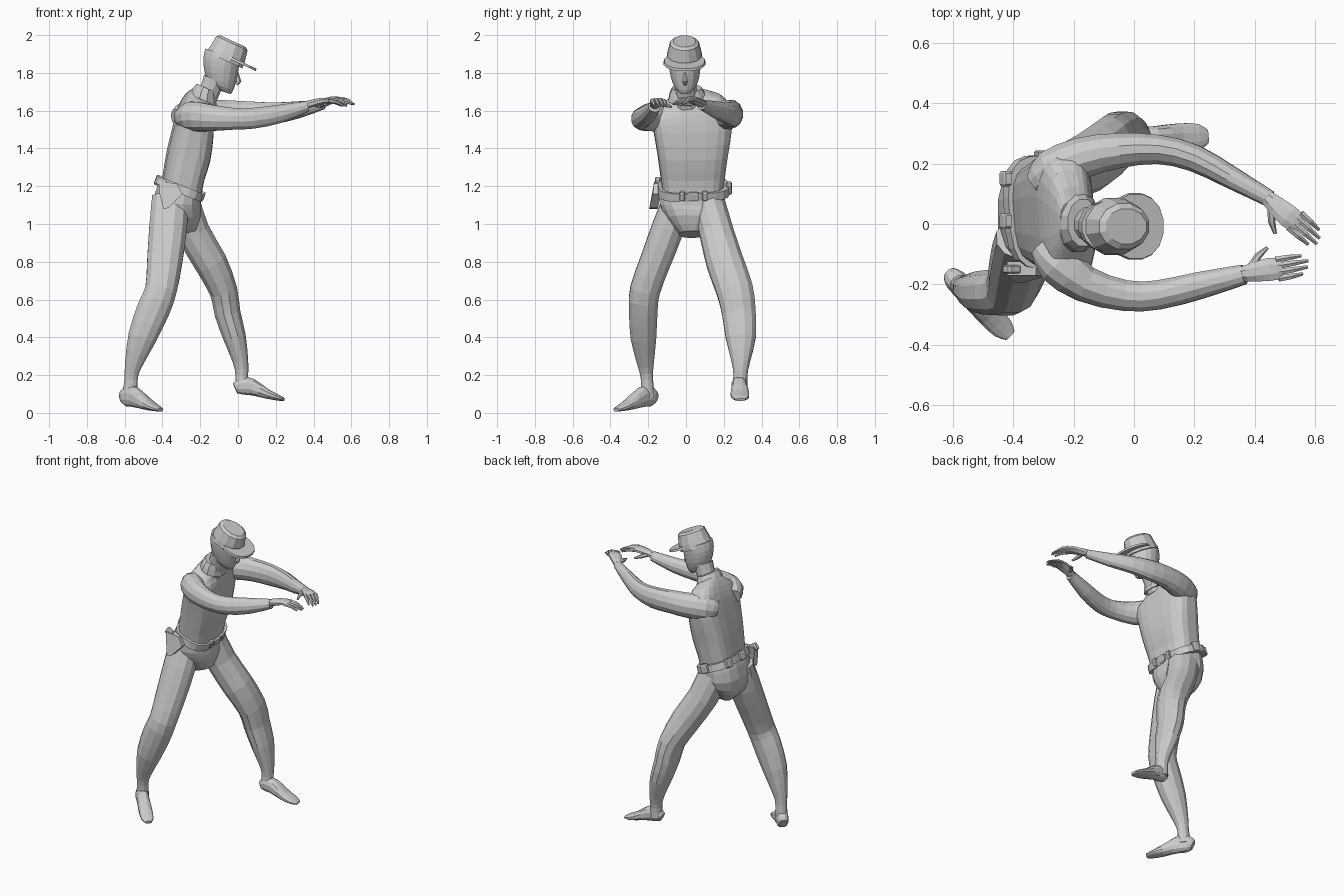
import bpy, bmesh
from math import sin, cos, pi, copysign
from mathutils import Vector, Matrix


def finish(name, bm):
    bmesh.ops.recalc_face_normals(bm, faces=bm.faces)
    me = bpy.data.meshes.new(name)
    bm.to_mesh(me)
    bm.free()
    ob = bpy.data.objects.new(name, me)
    bpy.context.collection.objects.link(ob)
    return ob


def spline(rings, seg):
    """Catmull-Rom through rings of (x, y, z, half width, half depth)."""
    out = []
    for i in range(len(rings) - 1):
        p = [rings[max(0, min(len(rings) - 1, i + k))] for k in (-1, 0, 1, 2)]
        for s in range(seg):
            t = s / seg
            out.append([0.5 * (2 * b + (c - a) * t + (2 * a - 5 * b + 4 * c - d) * t * t
                               + (3 * b - a - 3 * c + d) * t ** 3) for a, b, c, d in zip(*p)])
    return out + [list(rings[-1])]


def loft(name, rings, n=12, ref=(0, 1, 0), axis=None, p=1.0, seg=2):
    """Skin elliptical rings set square to the path (or to a fixed axis)."""
    rings = spline(rings, seg)
    pts = [Vector(r[:3]) for r in rings]
    bm, loops = bmesh.new(), []
    for i, r in enumerate(rings):
        t = Vector(axis) if axis else pts[min(i + 1, len(pts) - 1)] - pts[max(i - 1, 0)]
        t.normalize()
        u = Vector(ref)
        u = (u - t * u.dot(t)).normalized()
        v = t.cross(u)
        ring = []
        for k in range(n):
            c, s = cos(2 * pi * (k + .5) / n), sin(2 * pi * (k + .5) / n)
            ring.append(bm.verts.new(pts[i] + u * r[3] * copysign(abs(c) ** p, c)
                                     + v * r[4] * copysign(abs(s) ** p, s)))
        loops.append(ring)
    for a, b in zip(loops, loops[1:]):
        for k in range(n):
            bm.faces.new((a[k], a[(k + 1) % n], b[(k + 1) % n], b[k]))
    bm.faces.new(loops[0])
    bm.faces.new(loops[-1])
    return finish(name, bm)


def box(name, loc, size, tilt=0.37, turn=0.0):
    bm = bmesh.new()
    bmesh.ops.create_cube(bm, size=1)
    bmesh.ops.bevel(bm, geom=bm.edges[:], offset=0.15, segments=1, affect='EDGES')
    bm.transform(Matrix.Translation(loc) @ Matrix.Rotation(tilt, 4, 'Y')
                 @ Matrix.Rotation(turn, 4, 'Z') @ Matrix.Diagonal((*size, 1)))
    return finish(name, bm)


# Torso and pelvis
loft("torso", [(-.302, .035, 1.17, .16, .108), (-.288, .035, 1.25, .17, .108),
               (-.262, .035, 1.36, .185, .115), (-.237, .035, 1.5, .208, .106),
               (-.225, .025, 1.59, .212, .092), (-.213, .015, 1.645, .17, .073),
               (-.195, .005, 1.685, .075, .055)], n=20, p=.62, ref=(-.08, 1, 0))
loft("pelvis", [(-.308, .035, 1.2, .168, .115), (-.325, .033, 1.1, .172, .128),
                (-.313, .03, 1.02, .135, .122), (-.295, .03, .945, .065, .075)], n=16, p=.8)

# Legs
loft("right_leg", [(-.358, -.045, 1.14, .075, .1), (-.37, -.095, .98, .088, .103),
                   (-.388, -.163, .8, .084, .096), (-.408, -.217, .65, .082, .086),
                   (-.447, -.226, .55, .078, .09), (-.507, -.225, .4, .07, .078),
                   (-.555, -.213, .25, .043, .046), (-.566, -.207, .18, .033, .036),
                   (-.573, -.2, .08, .036, .042)], p=.92)
loft("left_leg", [(-.305, .11, 1.14, .09, .1), (-.24, .16, .96, .092, .092),
                  (-.147, .205, .8, .1, .09), (-.078, .258, .65, .1, .076),
                  (-.056, .28, .53, .092, .071), (-.018, .29, .4, .082, .062),
                  (.014, .29, .27, .05, .042), (.02, .288, .2, .038, .035),
                  (.02, .285, .13, .042, .038)], p=.92)

# Feet, from heel to toe
loft("right_foot", [(-.61, -.165, .075, .024, .032), (-.59, -.187, .085, .038, .053),
                    (-.55, -.23, .085, .038, .055), (-.48, -.3, .045, .042, .03),
                    (-.435, -.345, .025, .038, .016), (-.41, -.37, .016, .02, .01)],
     ref=(.72, .69, 0), p=.85)
loft("left_foot", [(-.015, .278, .13, .026, .03), (.02, .28, .142, .04, .047),
                   (.07, .283, .138, .042, .046), (.155, .285, .1, .05, .026),
                   (.215, .288, .08, .044, .016), (.245, .29, .07, .022, .008)], p=.85)

# Sleeves
loft("left_arm", [(-.325, .13, 1.56, .045, .05), (-.27, .17, 1.573, .078, .082),
                  (-.17, .22, 1.58, .07, .08),
                  (-.05, .243, 1.583, .06, .074), (.08, .247, 1.58, .05, .07),
                  (.2, .218, 1.587, .046, .058), (.32, .155, 1.605, .038, .046),
                  (.45, .083, 1.632, .028, .026)])
loft("right_arm", [(-.305, -.07, 1.56, .045, .05), (-.25, -.13, 1.57, .075, .08),
                   (-.16, -.2, 1.563, .062, .074),
                   (-.03, -.237, 1.557, .053, .06), (.08, -.235, 1.56, .05, .057),
                   (.22, -.203, 1.583, .046, .05), (.365, -.167, 1.622, .034, .03)])


def hand(side, wrist, heading, thumb_side):
    """Palm, four arched fingers and a thumb."""
    d = Vector((cos(heading), sin(heading), 0))
    s = Vector((-d.y, d.x, 0)) * thumb_side
    w = Vector(wrist)

    def at(f, o, h):
        return tuple(w + d * f + s * o + Vector((0, 0, h)))
    loft(side + "_palm", [(*at(-.02, 0, -.003), .026, .022), (*at(.03, 0, .012), .035, .02),
                          (*at(.075, 0, .022), .041, .017), (*at(.115, -.004, .02), .037, .011)],
         n=8, ref=s)
    for i in range(4):
        o, ln = .028 - i * .021, (.085, .105, .1, .08)[i]
        loft(f"{side}_finger_{i + 1}", [(*at(.1, o, .022), .012, .012),
                                        (*at(.1 + ln * .5, o, .016), .0105, .01),
                                        (*at(.1 + ln, o * .95, -.004), .006, .006)],
             n=6, ref=s, seg=1)
    loft(side + "_thumb", [(*at(.015, .015, .005), .015, .015), (*at(.045, .05, 0), .012, .012),
                           (*at(.08, .072, -.01), .006, .006)], n=6, ref=(0, 0, 1), seg=1)


hand("left", (.455, .075, 1.638), -.72, -1)
hand("right", (.375, -.163, 1.63), .17, 1)

# Neck, collar and head
loft("neck", [(-.185, .005, 1.63, .065, .06), (-.155, 0, 1.69, .058, .056),
              (-.125, -.005, 1.77, .062, .06)])
loft("collar", [(-.185, .008, 1.655, .105, .08), (-.178, .006, 1.69, .095, .07),
                (-.168, .004, 1.72, .08, .058)], axis=(.4, 0, .9), seg=1)
loft("head", [(-.07, -.005, 1.698, .03, .034), (-.09, -.005, 1.73, .058, .07),
              (-.094, -.005, 1.785, .077, .09), (-.09, -.007, 1.85, .086, .1),
              (-.082, -.008, 1.9, .086, .096)], n=16, axis=(.3, 0, .95))
loft("nose", [(-.01, -.005, 1.8, .008, .012), (.002, -.005, 1.755, .015, .016),
              (-.01, -.005, 1.74, .01, .012)], n=6, seg=1)

# Peaked cap
tilt = (.42, 0, .91)
loft("cap", [(-.072, -.008, 1.868, .098, .108), (-.055, -.008, 1.9, .094, .104),
             (-.032, -.008, 1.957, .078, .094), (-.026, -.008, 1.968, .06, .076)],
     n=12, axis=tilt, seg=1)
loft("cap_brim", [(.003, -.008, 1.852, .112, .104), (.008, -.008, 1.864, .108, .1)],
     n=16, axis=tilt, seg=1, p=.9)

# Belt with buckle and pouches
loft("belt", [(-.314, .04, 1.163, .19, .126), (-.298, .04, 1.205, .188, .124)],
     n=20, axis=(.37, 0, .93), p=.65, seg=1, ref=(-.08, 1, 0))
for name, loc, size, turn in (
        ("buckle", (-.188, .04, 1.145), (.02, .06, .045), 0),
        ("front_loop_right", (-.19, -.02, 1.147), (.025, .03, .05), 0),
        ("front_loop_left", (-.195, .1, 1.149), (.025, .03, .05), 0),
        ("back_pouch_right", (-.425, .01, 1.232), (.028, .05, .055), 0),
        ("back_pouch_left", (-.425, .15, 1.232), (.028, .05, .055), 0),
        ("side_pouch", (-.3, .228, 1.19), (.05, .03, .06), 0)):
    box(name, loc, size, .37, turn)

# Holster on the right hip, flaring outward, with pistol grip
bm = bmesh.new()
outline = [(-.42, 1.225), (-.325, 1.215), (-.295, 1.16), (-.365, 1.085), (-.395, 1.08), (-.415, 1.16)]
face = bm.faces.new([bm.verts.new((x, -.17 - .25 * max(0, 1.18 - z), z)) for x, z in outline])
top = bmesh.ops.extrude_face_region(bm, geom=[face])["geom"]
bmesh.ops.translate(bm, verts=[g for g in top if isinstance(g, bmesh.types.BMVert)], vec=(0, .045, 0))
finish("holster", bm)
box("pistol_grip", (-.405, -.15, 1.22), (.05, .028, .045), .6)
